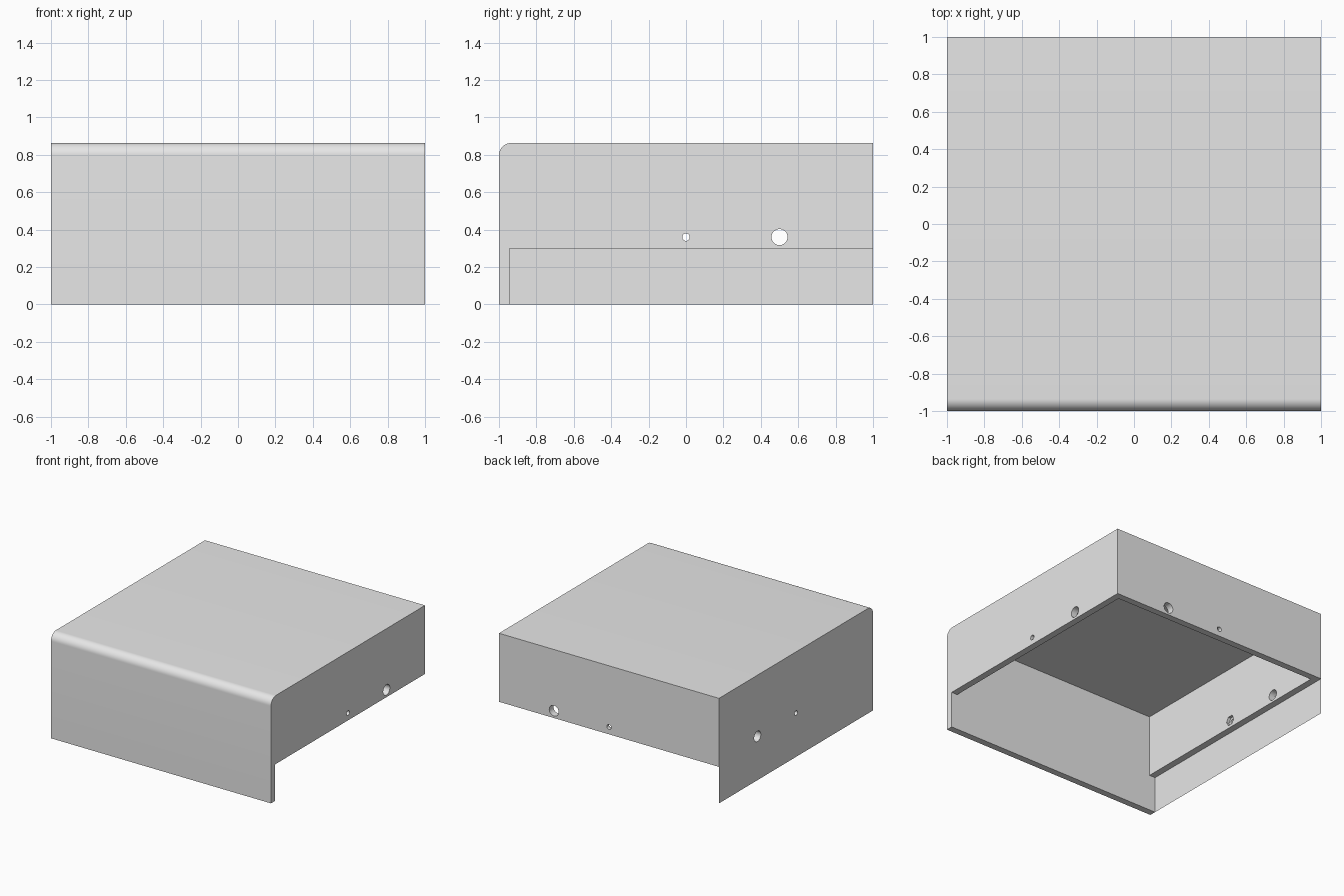
import bpy, bmesh, math
from mathutils import Matrix, Vector

cube = bpy.data.objects.get("Cube")
if cube:
    bpy.data.objects.remove(cube, do_unlink=True)

HEIGHT, WALL, RIM, ROUND = 0.863, 0.055, 0.30, 0.065
INNER = 1 - WALL
HOLE_Z = 0.36

grey = bpy.data.materials.new("plain grey")
grey.use_nodes = True
grey.diffuse_color = (0.8, 0.8, 0.8, 1)
grey.node_tree.nodes["Principled BSDF"].inputs["Base Color"].default_value = (0.8, 0.8, 0.8, 1)


def finish(name, bm):
    bmesh.ops.recalc_face_normals(bm, faces=bm.faces)
    mesh = bpy.data.meshes.new(name)
    bm.to_mesh(mesh)
    bm.free()
    mesh.materials.append(grey)
    obj = bpy.data.objects.new(name, mesh)
    bpy.context.collection.objects.link(obj)
    return obj


def box(name, low, high):
    bm = bmesh.new()
    low, high = Vector(low), Vector(high)
    place = Matrix.Translation((low + high) / 2) @ Matrix.Diagonal((high - low).to_4d())
    bmesh.ops.create_cube(bm, size=1, matrix=place)
    return finish(name, bm)


def rod(name, axis, centre, radius, length, sides):
    bm = bmesh.new()
    turn = Matrix.Rotation(math.pi / 2, 4, 'Y' if axis == 'X' else 'X')
    bmesh.ops.create_cone(bm, cap_ends=True, segments=sides, radius1=radius, radius2=radius,
                          depth=length, matrix=Matrix.Translation(centre) @ turn)
    return finish(name, bm)


def cut(target, cutter):
    cutter.hide_render = True
    mod = target.modifiers.new("cut", 'BOOLEAN')
    mod.operation, mod.solver, mod.object = 'DIFFERENCE', 'EXACT', cutter
    bpy.context.view_layer.objects.active = target
    bpy.ops.object.modifier_apply(modifier=mod.name)
    bpy.data.objects.remove(cutter, do_unlink=True)


# Cover body: side profile with a long front panel and rounded top front edge
profile = [(-1, 0), (-INNER, 0), (-INNER, RIM), (1, RIM), (1, HEIGHT)]
for i in range(13):
    a = math.pi / 2 * (1 + i / 12)
    profile.append((-1 + ROUND + ROUND * math.cos(a), HEIGHT - ROUND + ROUND * math.sin(a)))
bm = bmesh.new()
face = bm.faces.new([bm.verts.new((-1, y, z)) for y, z in profile])
swept = bmesh.ops.extrude_face_region(bm, geom=[face])["geom"]
bmesh.ops.translate(bm, vec=(2, 0, 0), verts=[v for v in swept if isinstance(v, bmesh.types.BMVert)])
cover = finish("cover", bm)

# Hollow interior, open below
cut(cover, box("interior", (-INNER, -INNER, RIM - 0.1), (INNER, INNER, HEIGHT - WALL)))

# Cable and screw holes, through both sides and the back
for along, radius in ((0.5, 0.043), (0, 0.02)):
    cut(cover, rod("side_hole", 'X', (0, along, HOLE_Z), radius, 2.2, 32))
    cut(cover, rod("back_hole", 'Y', (along, 1, HOLE_Z), radius, 0.3, 32))

# Hexagonal nut pockets on the inner wall faces
for axis, centre in (('X', (-INNER, 0, HOLE_Z)), ('X', (INNER, 0, HOLE_Z)), ('Y', (0, INNER, HOLE_Z))):
    cut(cover, rod("nut_pocket", axis, centre, 0.042, 0.05, 6))

# Thin skirt below one side wall
bm = bmesh.new()
bm.faces.new([bm.verts.new((-1, y, z)) for y, z in ((-INNER, 0), (-INNER, RIM), (1, RIM), (1, 0))])
finish("side_skirt", bm)

# Smooth the rounded edge and hole walls, keep the corners sharp
bpy.ops.object.select_all(action='DESELECT')
cover.select_set(True)
bpy.context.view_layer.objects.active = cover
bpy.ops.object.shade_smooth_by_angle(angle=math.radians(30))
